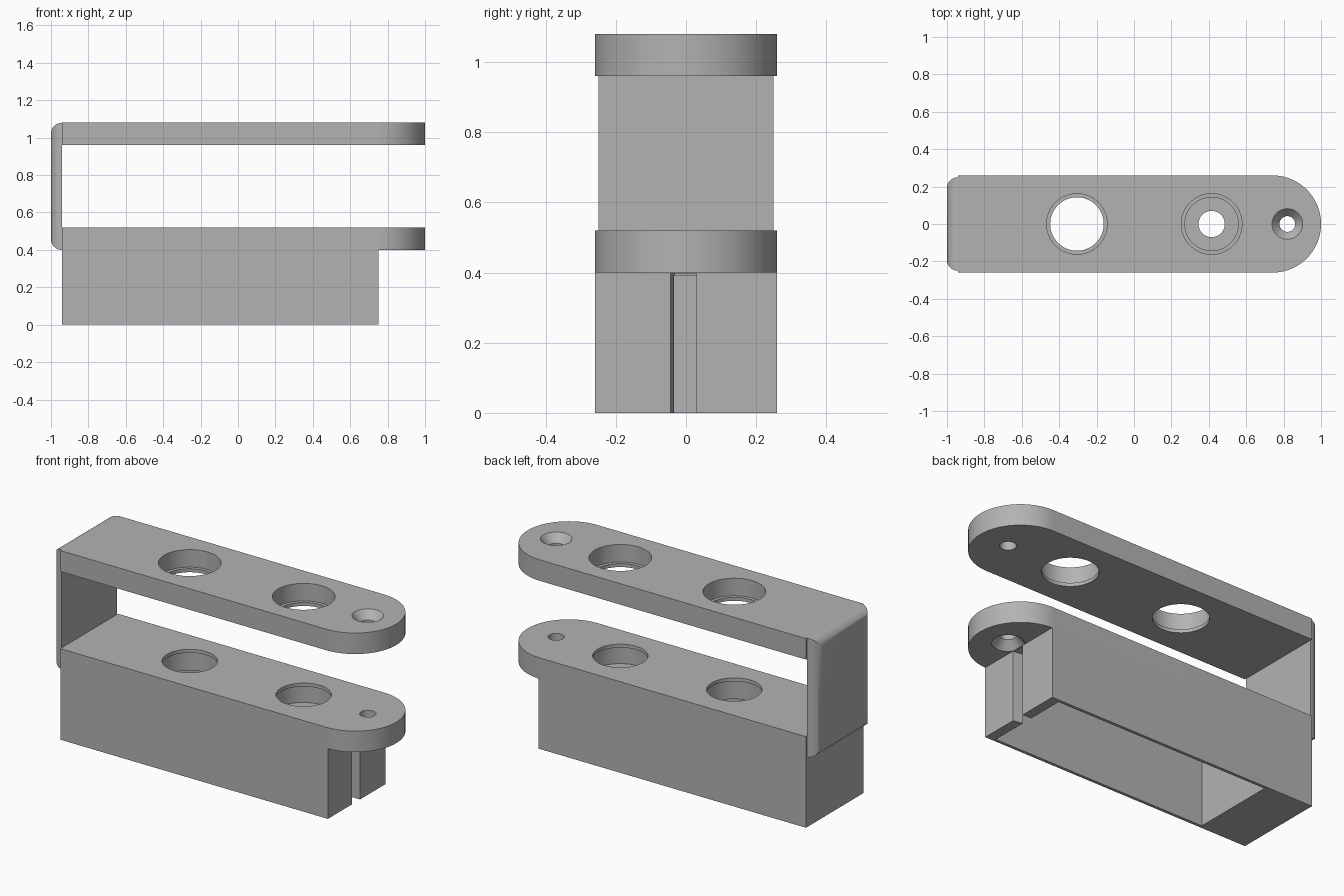
import bpy, bmesh, math
from mathutils import Vector

if "Cube" in bpy.data.objects:
    bpy.data.objects.remove(bpy.data.objects["Cube"], do_unlink=True)

grey = bpy.data.materials.new("plain grey")
grey.use_nodes = True
colour = (0.45, 0.45, 0.45, 1)
grey.diffuse_color = colour
grey.node_tree.nodes["Principled BSDF"].inputs["Base Color"].default_value = colour

HALF_W = 0.26      # half width of plates and case
WALL_X = -0.94     # inner face of the end wall
MID_Z = 0.74       # mirror height between the two plates
HOLE_XS = (-0.305, 0.415)
SCREW_X = 0.82


def make_object(name, bm):
    bmesh.ops.recalc_face_normals(bm, faces=bm.faces)
    mesh = bpy.data.meshes.new(name)
    bm.to_mesh(mesh)
    bm.free()
    obj = bpy.data.objects.new(name, mesh)
    bpy.context.collection.objects.link(obj)
    mesh.materials.append(grey)
    return obj


def prism(name, outline, z0, z1):
    bm = bmesh.new()
    face = bm.faces.new([bm.verts.new((x, y, z0)) for x, y in outline])
    top = bmesh.ops.extrude_face_region(bm, geom=[face])
    verts = [v for v in top["geom"] if isinstance(v, bmesh.types.BMVert)]
    bmesh.ops.translate(bm, verts=verts, vec=(0, 0, z1 - z0))
    return make_object(name, bm)


def box(name, x0, x1, y0, y1, z0, z1):
    return prism(name, [(x0, y0), (x1, y0), (x1, y1), (x0, y1)], z0, z1)


def lathe(name, x, profile, segments=64):
    """Closed solid of revolution about a vertical axis at x."""
    bm = bmesh.new()
    rings = []
    for r, z in profile:
        angles = [2 * math.pi * i / segments for i in range(segments)]
        rings.append([bm.verts.new((x + r * math.cos(a), r * math.sin(a), z)) for a in angles])
    for low, high in zip(rings, rings[1:]):
        for i in range(segments):
            j = (i + 1) % segments
            bm.faces.new((low[i], low[j], high[j], high[i]))
    bm.faces.new(rings[0])
    bm.faces.new(rings[-1])
    return make_object(name, bm)


def cut(obj, cutter):
    mod = obj.modifiers.new("cut", "BOOLEAN")
    mod.operation = "DIFFERENCE"
    mod.solver = "EXACT"
    mod.object = cutter
    bpy.context.view_layer.objects.active = obj
    bpy.ops.object.modifier_apply(modifier=mod.name)
    bpy.data.objects.remove(cutter, do_unlink=True)


def smooth(obj):
    bpy.ops.object.select_all(action="DESELECT")
    obj.select_set(True)
    bpy.context.view_layer.objects.active = obj
    bpy.ops.object.shade_smooth_by_angle(angle=math.radians(30))


# Upper plate: straight at the wall, round at the tip
tip = [-math.pi / 2 + math.pi * i / 40 for i in range(41)]
outline = [(WALL_X, -HALF_W)]
outline += [(1 - HALF_W + HALF_W * math.cos(a), HALF_W * math.sin(a)) for a in tip]
outline += [(WALL_X, HALF_W)]
upper = prism("upper_plate", outline, 0.96, 1.08)

# Counterbored round holes and the countersunk screw hole
for x in HOLE_XS:
    cut(upper, lathe("bore", x, [(0.143, 0.9), (0.143, 0.98), (0.162, 0.98), (0.162, 1.2)]))
cut(upper, lathe("screw", SCREW_X, [(0.042, 0.9), (0.042, 1.035), (0.082, 1.08), (0.082, 1.2)], 40))

# Lower plate: the same plate turned over
bm = bmesh.new()
bm.from_mesh(upper.data)
for v in bm.verts:
    v.co.z = 2 * MID_Z - v.co.z
lower = make_object("lower_plate", bm)

# End wall with rounded outer edges
wall = box("end_wall", -1, WALL_X, -0.25, 0.25, 0.40, 1.08)
bm = bmesh.new()
bm.from_mesh(wall.data)
edges = [e for e in bm.edges if all(v.co.x < -0.99 for v in e.verts)]
bmesh.ops.bevel(bm, geom=edges, offset=0.058, segments=8, profile=0.5, affect="EDGES")
bm.to_mesh(wall.data)
bm.free()

# Case: open below, solid block at the wall end, thin roof
case = box("case", WALL_X, 0.75, -HALF_W, HALF_W, 0, 0.40)
cut(case, box("cavity", -0.645, 0.695, -0.243, 0.243, -0.1, 0.39))
for x, r in zip(HOLE_XS, (0.162, 0.07)):
    cut(case, lathe("roof_hole", x, [(r, 0.3), (r, 0.5)]))

# Cable slot in the tip end of the case, with one slanted side
cut(case, prism("slot", [(0.69, -0.033), (0.76, -0.046), (0.76, 0.03), (0.69, 0.03)], -0.1, 0.398))

for part in (upper, lower, wall, case):
    smooth(part)
